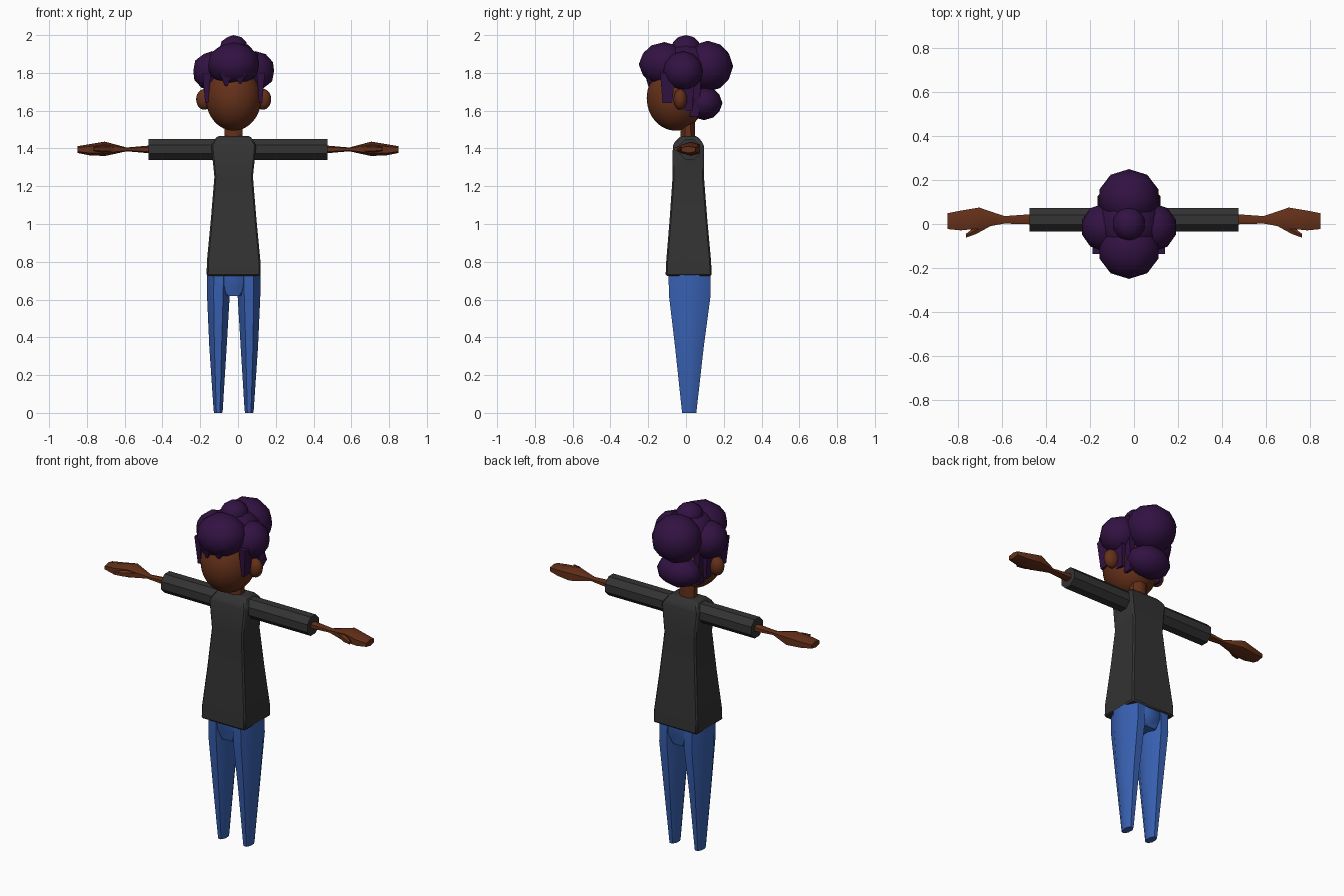
import bpy, bmesh
from math import sin, cos, pi, radians
from mathutils import Vector

if "Cube" in bpy.data.objects:
    bpy.data.objects.remove(bpy.data.objects["Cube"])

CX = -0.023  # centre line of head, torso and legs


def material(name, rgb):
    m = bpy.data.materials.new(name)
    m.diffuse_color = (*rgb, 1)
    m.use_nodes = True
    m.node_tree.nodes["Principled BSDF"].inputs["Base Color"].default_value = m.diffuse_color
    return m


SKIN = material("skin", (0.13, 0.03, 0.01))
HAIR = material("hair", (0.032, 0.006, 0.055))
SHIRT = material("shirt", (0.033, 0.033, 0.033))
JEANS = material("jeans", (0.04, 0.12, 0.45))


def finish(name, bm, mat, angle=40):
    bmesh.ops.recalc_face_normals(bm, faces=bm.faces)
    me = bpy.data.meshes.new(name)
    bm.to_mesh(me)
    bm.free()
    me.materials.append(mat)
    for p in me.polygons:
        p.use_smooth = True
    me.set_sharp_from_angle(angle=radians(angle))
    ob = bpy.data.objects.new(name, me)
    bpy.context.collection.objects.link(ob)
    return ob


def loft(name, sections, n, mat, axis="z", caps=True, mirror=False, angle=40, square=1.0):
    """Sections are (position on axis, centre a, half a, centre b, half b)."""
    bm = bmesh.new()
    rings = []
    for t, ca, ha, cb, hb in sections:
        ring = []
        for i in range(n):
            a = 2 * pi * (i + 0.5) / n
            k = 1 / cos(pi / n)
            u = max(-1, min(1, cos(a) * k * square))
            v = max(-1, min(1, sin(a) * k * square))
            a1, b1 = ca + ha * u, cb + hb * v
            co = (a1, b1, t) if axis == "z" else (t, a1, b1)
            if mirror:
                co = (-co[0], co[1], co[2])
            ring.append(bm.verts.new(co))
        rings.append(ring)
    for r, s in zip(rings, rings[1:]):
        for i in range(n):
            j = (i + 1) % n
            bm.faces.new((r[i], r[j], s[j], s[i]))
    if caps:
        bm.faces.new(rings[0])
        bm.faces.new(rings[-1])
    return finish(name, bm, mat, angle)


def blob(name, centre, radii, mat, sub=2, angle=50):
    bm = bmesh.new()
    bmesh.ops.create_icosphere(bm, subdivisions=sub, radius=1)
    for v in bm.verts:
        v.co = Vector(centre) + Vector(a * b for a, b in zip(v.co, radii))
    return finish(name, bm, mat, angle)


# Shirt body with hem, chest and sloped shoulders
shirt = loft("shirt_body", [
    (0.725, CX, 0.143, 0.014, 0.122), (0.80, CX, 0.142, 0.014, 0.119),
    (1.02, CX, 0.121, 0.013, 0.100), (1.25, CX, 0.102, 0.012, 0.083),
    (1.415, CX, 0.119, 0.012, 0.082), (1.435, CX, 0.108, 0.013, 0.072),
    (1.465, CX, 0.088, 0.015, 0.045)], 4, SHIRT)
bevel = shirt.modifiers.new("soft_edges", "BEVEL")
bevel.width = 0.008
bevel.limit_method = "ANGLE"

# Pelvis between the legs
loft("jeans_hips", [(0.62, CX, 0.075, 0.02, 0.09), (0.68, CX, 0.125, 0.02, 0.105),
                    (0.76, CX, 0.132, 0.018, 0.108)], 8, JEANS)

for side, label in ((-1, "left"), (1, "right")):
    flip = side < 0
    # Tapered trouser leg
    loft("leg_" + label, [
        (0.0, CX + side * 0.082, 0.021, 0.017, 0.038),
        (0.012, CX + side * 0.082, 0.024, 0.017, 0.039),
        (0.35, CX + side * 0.083, 0.046, 0.018, 0.076),
        (0.62, CX + side * 0.081, 0.060, 0.020, 0.110),
        (0.75, CX + side * 0.079, 0.062, 0.018, 0.111)], 8, JEANS)
    # Sleeve
    loft("sleeve_" + label, [(0.0, 0.019, 0.054, 1.395, 0.055),
                             (0.475, 0.019, 0.054, 1.395, 0.055)],
         8, SHIRT, "x", mirror=flip)
    # Forearm and mitten hand
    loft("hand_" + label, [
        (0.45, 0.022, 0.024, 1.395, 0.022), (0.59, 0.019, 0.017, 1.395, 0.010),
        (0.63, 0.022, 0.027, 1.396, 0.020), (0.705, 0.027, 0.048, 1.398, 0.038),
        (0.79, 0.016, 0.045, 1.393, 0.029), (0.85, 0.013, 0.036, 1.394, 0.018)],
        6, SKIN, "x", mirror=flip)
    # Thumb
    loft("thumb_" + label, [
        (0.66, 0.005, 0.018, 1.397, 0.016), (0.72, -0.028, 0.018, 1.397, 0.018),
        (0.765, -0.053, 0.009, 1.397, 0.010)], 6, SKIN, "x", mirror=flip)
    # Ear
    blob("ear_" + label, (CX + side * 0.155, -0.03, 1.66), (0.044, 0.036, 0.055), SKIN, 3)
    # Side hair clump
    blob("hair_side_" + label, (CX + side * 0.115, -0.015, 1.81), (0.104, 0.108, 0.105), HAIR)
    # Sideburn and strands behind the ear
    for x, y, z0, h in ((0.143, -0.098, 1.64, 0.033), (0.125, 0.01, 1.60, 0.03),
                        (0.10, 0.045, 1.57, 0.03)):
        loft("hair_strand_" + label, [
            (z0, CX + side * x, 0.008, y, h * 0.8),
            (1.80, CX + side * x, 0.022, y, h + 0.006)], 4, HAIR)

# Neck and head
loft("neck", [(1.44, CX, 0.048, 0.010, 0.038), (1.60, CX, 0.048, 0.008, 0.038)], 8, SKIN)
blob("head", (CX, -0.055, 1.667), (0.147, 0.153, 0.173), SKIN, 4, 60)

# Hair clumps: front, back, nape, crown and core
for name, c, r in (
        ("front", (CX, -0.115, 1.845), (0.142, 0.135, 0.118)),
        ("back", (CX, 0.115, 1.835), (0.142, 0.135, 0.135)),
        ("nape", (CX, 0.095, 1.64), (0.13, 0.098, 0.09)),
        ("crown", (CX, 0.0, 1.93), (0.076, 0.08, 0.07)),
        ("core", (CX, 0.0, 1.83), (0.15, 0.16, 0.13))):
    blob("hair_" + name, c, r, HAIR)

# Small fringe tips on the forehead
for x, z in ((-0.04, 1.73), (0.035, 1.745)):
    loft("hair_fringe", [(z, CX + x, 0.006, -0.19, 0.01),
                         (1.80, CX + x, 0.035, -0.19, 0.03)], 4, HAIR)
